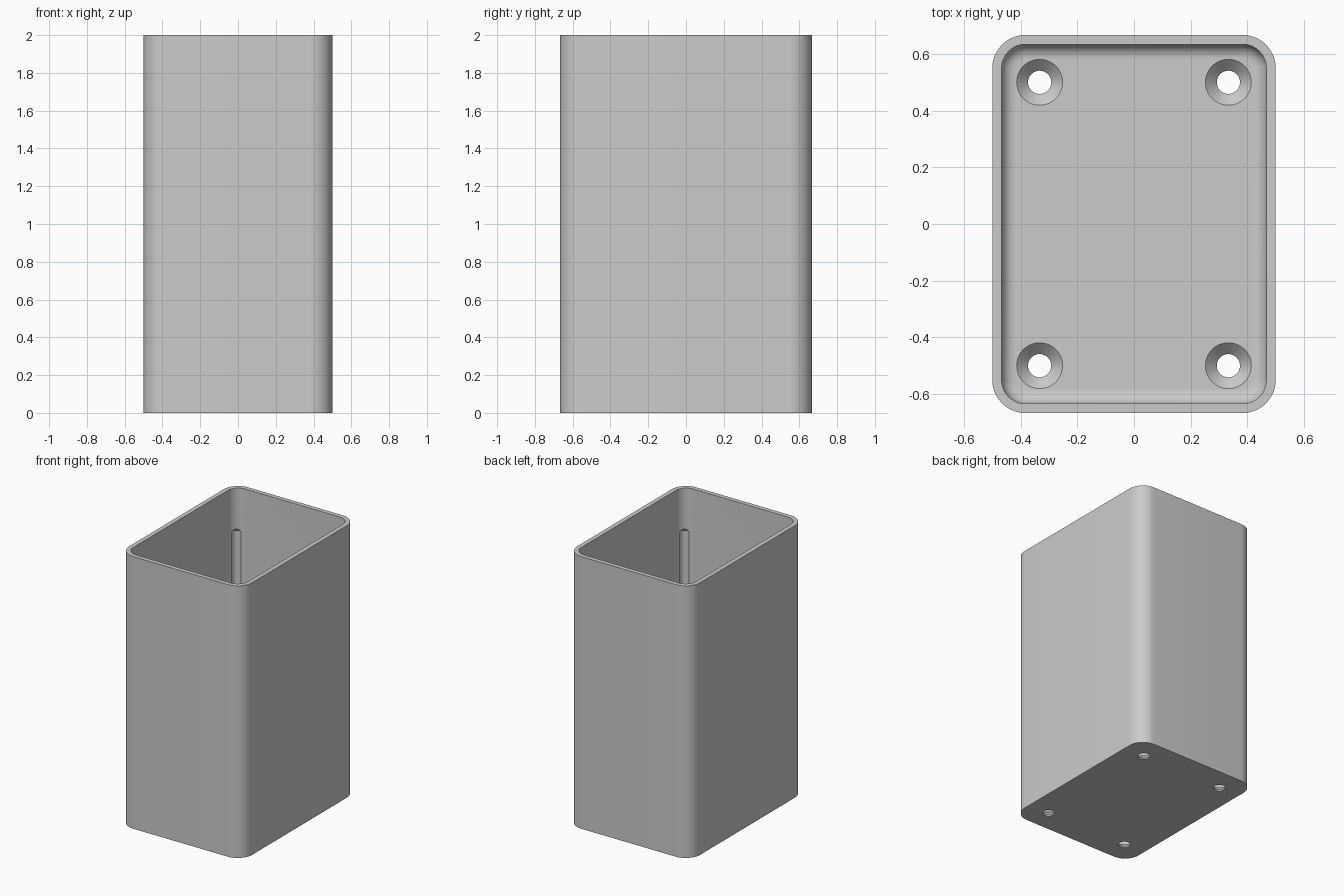
import bpy, bmesh
from math import sin, cos, pi, radians

if "Cube" in bpy.data.objects:
    bpy.data.objects.remove(bpy.data.objects["Cube"], do_unlink=True)

HX, HY, HEIGHT = 0.5, 0.667, 2.0
WALL, FLOOR, CORNER, FILLET = 0.033, 0.05, 0.117, 0.05
SEG = 12

grey = bpy.data.materials.new("light grey")
grey.use_nodes = True
colour = (0.6, 0.6, 0.6, 1)
grey.diffuse_color = colour
grey.node_tree.nodes["Principled BSDF"].inputs["Base Color"].default_value = colour


def ring(bm, inset, z):
    """Rounded rectangle of vertices, inset from the outer outline."""
    r = CORNER - inset
    verts = []
    for q, (sx, sy) in enumerate([(1, 1), (-1, 1), (-1, -1), (1, -1)]):
        for i in range(SEG + 1):
            a = (q + i / SEG) * pi / 2
            verts.append(bm.verts.new((sx * (HX - CORNER) + r * cos(a),
                                       sy * (HY - CORNER) + r * sin(a), z)))
    return verts


def to_object(bm, name):
    bmesh.ops.recalc_face_normals(bm, faces=bm.faces)
    mesh = bpy.data.meshes.new(name)
    bm.to_mesh(mesh)
    bm.free()
    mesh.materials.append(grey)
    obj = bpy.data.objects.new(name, mesh)
    bpy.context.collection.objects.link(obj)
    return obj


def turned(name, profile, x, y):
    """Closed solid of revolution from (radius, z) pairs."""
    bm = bmesh.new()
    n = 40
    loops = [[bm.verts.new((x + r * cos(2 * pi * i / n), y + r * sin(2 * pi * i / n), z))
              for i in range(n)] for r, z in profile]
    bridge(bm, loops)
    return to_object(bm, name)


def bridge(bm, loops):
    n = len(loops[0])
    for a, b in zip(loops, loops[1:]):
        for i in range(n):
            j = (i + 1) % n
            bm.faces.new((a[i], a[j], b[j], b[i]))
    bm.faces.new(loops[0])
    bm.faces.new(loops[-1])


# Open box: outer wall, rim, inner wall, rounded inner floor edge
bm = bmesh.new()
loops = [ring(bm, 0, 0), ring(bm, 0, HEIGHT), ring(bm, WALL, HEIGHT)]
for i in range(9):
    a = i / 8 * pi / 2
    loops.append(ring(bm, WALL + FILLET * (1 - cos(a)), FLOOR + FILLET * (1 - sin(a))))
bridge(bm, loops)
box = to_object(bm, "open_box")

# Countersunk screw holes and shallow grooves in the inner corners
cutters = []
for sx in (-1, 1):
    for sy in (-1, 1):
        cutters.append(turned("screw_hole_cutter", [(0.041, -0.1), (0.041, 0.01),
                              (0.081, FLOOR), (0.081, FLOOR + 0.08)], sx * 0.333, sy * 0.5))
        d = (CORNER - WALL - 0.012) * cos(pi / 4)
        cutters.append(turned("corner_groove_cutter",
                              [(0.034, 0.13), (0.034, 1.68), (0.004, 1.71)],
                              sx * (HX - CORNER + d), sy * (HY - CORNER + d)))

bpy.ops.object.select_all(action="DESELECT")
box.select_set(True)
bpy.context.view_layer.objects.active = box
for cutter in cutters:
    cutter.hide_render = True
    mod = box.modifiers.new("cut", "BOOLEAN")
    mod.operation = "DIFFERENCE"
    mod.solver = "EXACT"
    mod.object = cutter
    bpy.ops.object.modifier_apply(modifier=mod.name)
    bpy.data.objects.remove(cutter, do_unlink=True)

bpy.ops.object.shade_smooth_by_angle(angle=radians(30))
